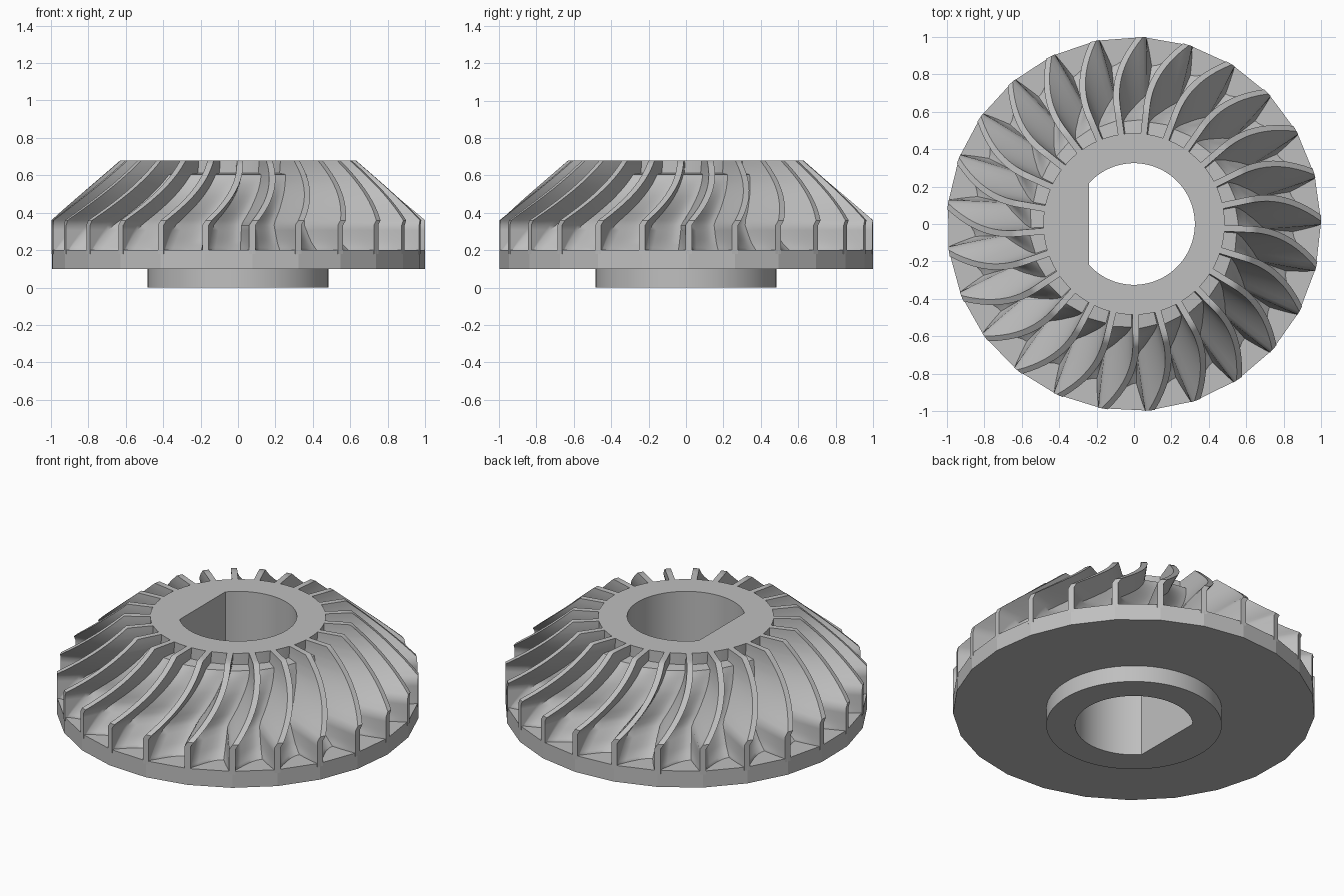
import bpy, bmesh, math

cube = bpy.data.objects.get("Cube")
if cube:
    bpy.data.objects.remove(cube, do_unlink=True)

BLADES = 25
PITCH = math.tau / BLADES
TIP = math.radians(0.8)       # angle of the first blade tip
SWEEP = math.radians(11)      # how far the blade top turns past its tip
SKEW = math.radians(2.4)      # how far the blade foot trails its tip
TOP, RIM_Z, DISC_Z, TOP_R = 0.68, 0.36, 0.2, 0.63
HALF = 0.017                  # half the blade thickness

metal = bpy.data.materials.new("grey_metal")
metal.use_nodes = True
grey = (0.52, 0.52, 0.52, 1)
metal.diffuse_color = grey
metal.node_tree.nodes["Principled BSDF"].inputs["Base Color"].default_value = grey


def finish(bm, name, smooth_angle=None):
    bmesh.ops.recalc_face_normals(bm, faces=bm.faces)
    mesh = bpy.data.meshes.new(name)
    bm.to_mesh(mesh)
    bm.free()
    mesh.materials.append(metal)
    obj = bpy.data.objects.new(name, mesh)
    bpy.context.collection.objects.link(obj)
    if smooth_angle:
        bpy.ops.object.select_all(action='DESELECT')
        obj.select_set(True)
        bpy.context.view_layer.objects.active = obj
        bpy.ops.object.shade_smooth_by_angle(angle=math.radians(smooth_angle))


def bridge(bm, loops):
    # join each closed loop of vertices to the next one
    for p, q in zip(loops, loops[1:]):
        for j in range(len(p)):
            k = (j + 1) % len(p)
            bm.faces.new((p[j], q[j], q[k], p[k]))


def polar(bm, r, a, z):
    return bm.verts.new((r * math.cos(a), r * math.sin(a), z))


def bore(a):
    # round bore with one flat on the -x side
    c = math.cos(a)
    return min(0.325, -0.24 / c) if c < 0 else 0.325


def lathe(name, profile, segments, start, smooth_angle=None):
    # closed ring profile; a radius of None follows the bore
    bm = bmesh.new()
    rings = []
    for i in range(segments):
        a = start + i * math.tau / segments
        rings.append([polar(bm, bore(a) if r is None else r, a, z) for r, z in profile])
    bridge(bm, rings + rings[:1])
    finish(bm, name, smooth_angle)


# Hub with D-shaped bore
lathe("hub", [(None, 0), (0.485, 0), (0.485, TOP), (None, TOP)], 72, math.radians(2.5), 30)

# Faceted back disc, one corner under each blade tip
lathe("back_disc", [(0.45, 0.1), (1, 0.1), (1, DISC_Z), (0.45, DISC_Z)], BLADES, TIP)

# Channel shape by height: z, radius at the foot corner, radius against the next blade
CHANNEL = [(0.18, 0.85, 0.985), (0.2, 0.85, 0.985), (0.24, 0.79, 0.95), (0.28, 0.75, 0.91),
           (0.36, 0.68, 0.81), (0.46, 0.615, 0.7), (0.55, 0.57, 0.61), (0.605, 0.55, 0.56),
           (0.612, 0.48, 0.48), (TOP, 0.48, 0.48)]
WALL, ARC, FINE = 4, 6, 3

levels = []
for low, high in zip(CHANNEL, CHANNEL[1:]):
    for s in range(FINE):
        levels.append([a + (b - a) * s / FINE for a, b in zip(low, high)])
levels.append(CHANNEL[-1])


def blade_ring(bm, z, foot, side):
    # one level of the bladed body, running clockwise from blade to blade
    t = max(0, z - 0.34) / (TOP - 0.34)
    turn = SWEEP * math.sin(t * math.pi / 2)
    skew = SKEW * max(0, 1 - (z - DISC_Z) / 0.35) if z > DISC_Z else SKEW
    outer = 1 - max(0, z - RIM_Z) / (TOP - RIM_Z) * (1 - TOP_R)
    ring = []
    for b in range(BLADES):
        mid = TIP - b * PITCH + turn
        # leading wall going out, trailing wall coming back in to the foot
        for i in range(WALL + 1):
            r = side + (outer - side) * i / WALL
            ring.append(polar(bm, r, mid + HALF / r, z))
        for i in range(WALL + 1):
            r = outer + (foot - outer) * i / WALL
            ring.append(polar(bm, r, mid - HALF / r - skew * i / WALL, z))
        # scooped channel floor to the next blade
        start, end = mid - HALF / foot - skew, mid - PITCH + HALF / side
        for i in range(1, ARC):
            u = i / ARC
            ring.append(polar(bm, foot + (side - foot) * u ** 1.8, start + (end - start) * u, z))
    return ring


# Swept blades and the channels between them
bm = bmesh.new()
rings = [blade_ring(bm, *level) for level in levels]
bridge(bm, rings)
per_blade = len(rings[0]) // BLADES
for b in range(BLADES):
    first = b * per_blade
    bm.faces.new(rings[-1][first:first + 2 * WALL + 2])
finish(bm, "blades", 42)
